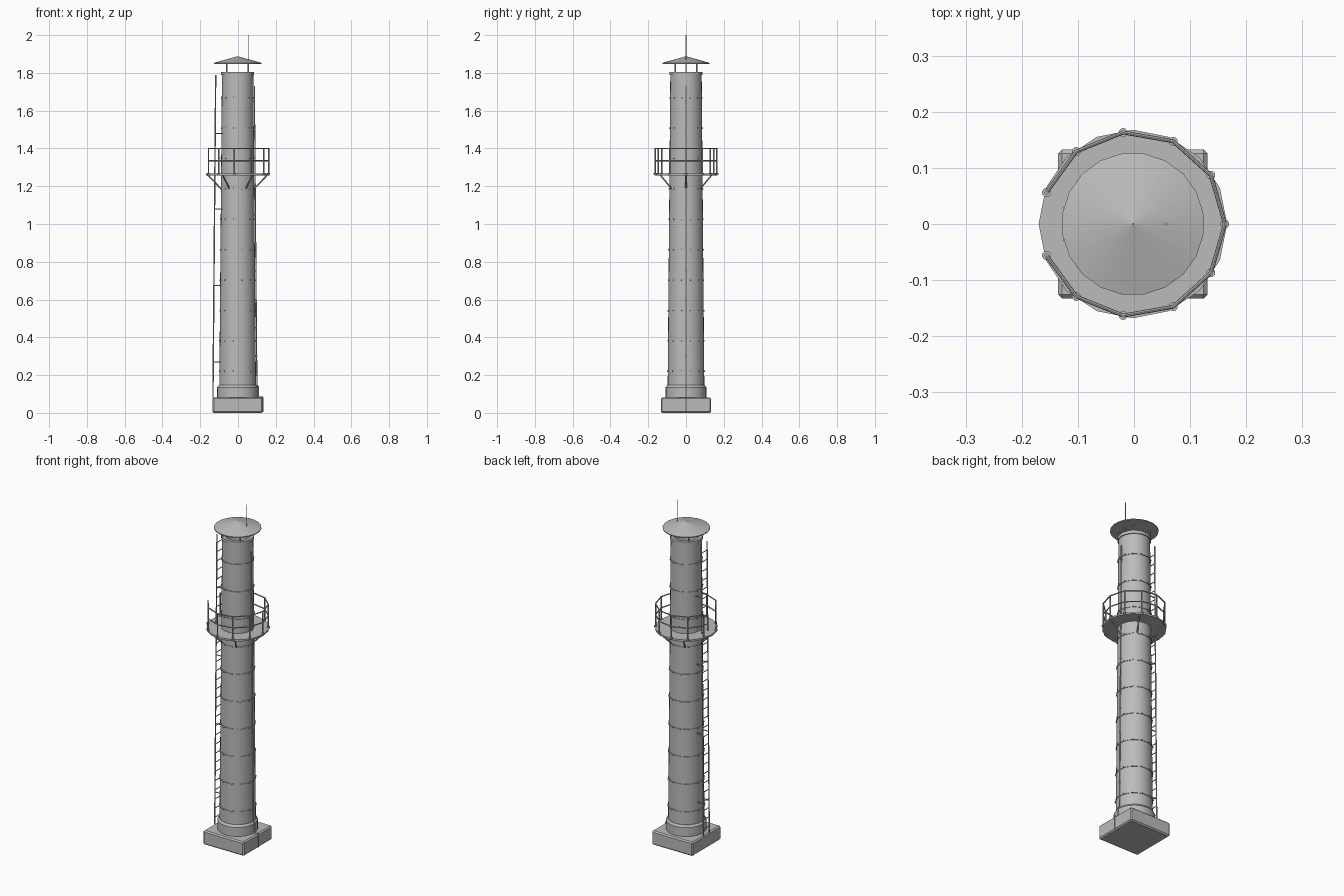
import bpy, bmesh
from math import sin, cos, pi, radians
from mathutils import Vector

cube = bpy.data.objects.get("Cube")
if cube:
    bpy.data.objects.remove(cube, do_unlink=True)

CX = -0.002  # tower axis

grey = bpy.data.materials.new("plain grey")
grey.use_nodes = True
COLOR = (0.5, 0.5, 0.5, 1)
grey.diffuse_color = COLOR
grey.node_tree.nodes["Principled BSDF"].inputs["Base Color"].default_value = COLOR


def finish(name, bm):
    """Turn a bmesh into a shaded object on the tower axis."""
    bmesh.ops.recalc_face_normals(bm, faces=bm.faces)
    mesh = bpy.data.meshes.new(name)
    bm.to_mesh(mesh)
    bm.free()
    mesh.materials.append(grey)
    ob = bpy.data.objects.new(name, mesh)
    ob.location.x = CX
    bpy.context.collection.objects.link(ob)
    bpy.ops.object.select_all(action="DESELECT")
    ob.select_set(True)
    bpy.context.view_layer.objects.active = ob
    bpy.ops.object.shade_smooth_by_angle(angle=radians(35))
    return ob


def polar(r, angle, z):
    return Vector((r * cos(angle), r * sin(angle), z))


def lathe(bm, profile, sides, turn=0.0):
    """Revolve a closed (radius, height) profile around the axis."""
    rings = [[bm.verts.new(polar(r, turn + 2 * pi * i / sides, z)) for r, z in profile]
             for i in range(sides)]
    n = len(profile)
    for i in range(sides):
        a, b = rings[i], rings[(i + 1) % sides]
        for j in range(n):
            k = (j + 1) % n
            bm.faces.new((a[j], b[j], b[k], a[k]))


def rod(bm, a, b, r, sides=8):
    """Straight round bar between two points."""
    a, b = Vector(a), Vector(b)
    d = b - a
    m = d.to_track_quat("Z", "Y").to_matrix().to_4x4()
    m.translation = (a + b) / 2
    bmesh.ops.create_cone(bm, cap_ends=True, segments=sides, radius1=r, radius2=r,
                          depth=d.length, matrix=m)


def path(bm, points, r):
    for a, b in zip(points, points[1:]):
        rod(bm, a, b, r)


def wall(z):
    """Radius of the tapering shaft at a height."""
    return 0.097 - 0.014 * (z - 0.15) / 1.65


# Foundation block with bevelled edges
bm = bmesh.new()
bmesh.ops.create_cube(bm, size=1)
bmesh.ops.scale(bm, vec=(0.266, 0.266, 0.082), verts=bm.verts)
bmesh.ops.translate(bm, vec=(0, 0, 0.041), verts=bm.verts)
bmesh.ops.bevel(bm, geom=bm.edges[:], offset=0.007, segments=1, affect="EDGES")
finish("foundation", bm)

# Base collar
bm = bmesh.new()
lathe(bm, [(0.06, 0.08), (0.108, 0.08), (0.108, 0.135), (0.099, 0.147), (0.06, 0.147)], 32)
finish("base_collar", bm)

# Hollow tapering shaft with a top lip
bm = bmesh.new()
lathe(bm, [(wall(0.1), 0.1), (wall(1.79), 1.79), (0.07, 1.79), (0.07, 0.1)], 32)
finish("shaft", bm)
bm = bmesh.new()
lathe(bm, [(0.07, 1.788), (0.088, 1.788), (0.088, 1.806), (0.07, 1.806)], 32)
finish("top_lip", bm)

# Joint bands with bolts
bands, bolts = bmesh.new(), bmesh.new()
for i in range(10):
    z = 0.22 + i * 0.161
    r = wall(z)
    lathe(bands, [(r - 0.005, z - 0.004), (r + 0.003, z - 0.004),
                  (r + 0.003, z + 0.004), (r - 0.005, z + 0.004)], 32)
    for k in range(12):
        a = 2 * pi * (k + 0.5) / 12
        rod(bolts, polar(r, a, z), polar(r + 0.006, a, z), 0.0035, 6)
finish("joint_bands", bands)
finish("band_bolts", bolts)

# Rain cap and its legs
bm = bmesh.new()
lathe(bm, [(0.001, 1.848), (0.127, 1.848), (0.127, 1.853), (0.001, 1.888)], 20, pi / 20)
finish("rain_cap", bm)
bm = bmesh.new()
for k in range(4):
    a = pi / 4 + k * pi / 2
    rod(bm, polar(0.08, a, 1.795), polar(0.08, a, 1.852), 0.004)
finish("cap_legs", bm)

# Lightning rod and the conductor running down the left side
bm = bmesh.new()
rod(bm, (0.059, 0, 1.80), (0.059, 0, 2.0), 0.0025)
finish("lightning_rod", bm)
bm = bmesh.new()
path(bm, [(wall(1.73) + 0.005, 0, 1.73), (wall(0.15) + 0.005, 0, 0.15), (0.111, 0, 0.137),
          (0.111, 0, 0.085), (0.135, 0, 0.083), (0.135, 0, 0.005)], 0.003)
for i in range(10):
    z = 0.3 + i * 0.15
    rod(bm, (wall(z) - 0.002, 0, z), (wall(z) + 0.009, 0, z), 0.004, 6)
finish("conductor", bm)

# Gallery floor and the struts beneath it
bm = bmesh.new()
lathe(bm, [(0.08, 1.257), (0.168, 1.257), (0.168, 1.267), (0.08, 1.267)], 16)
finish("gallery_floor", bm)
bm = bmesh.new()
for k in range(6):
    a = k * pi / 3
    rod(bm, polar(wall(1.185) - 0.002, a, 1.185), polar(0.157, a, 1.259), 0.004)
finish("gallery_struts", bm)

# Railing, open where the ladder comes up
angles = [radians(-160 + 32 * k) for k in range(11)]
posts, rails = bmesh.new(), bmesh.new()
for a in angles:
    rod(posts, polar(0.164, a, 1.262), polar(0.164, a, 1.402), 0.0038)
    rod(posts, polar(0.164, a, 1.262), polar(0.164, a, 1.271), 0.008, 10)
for z in (1.4, 1.335):
    path(rails, [polar(0.164, a, z) for a in angles], 0.0035)
finish("railing_posts", posts)
finish("railing_rails", rails)

# Ladder leaning with the wall, with rungs and wall brackets
def ladder_x(z):
    return -wall(z) - 0.033


bm = bmesh.new()
for s in (-1, 1):
    rod(bm, (ladder_x(0.08), s * 0.027, 0.08), (ladder_x(1.79), s * 0.027, 1.79), 0.0035)
    for z in (0.27, 0.675, 1.08, 1.48):
        rod(bm, (ladder_x(z), s * 0.027, z), (-wall(z) + 0.008, s * 0.027, z), 0.003)
finish("ladder_rails", bm)
bm = bmesh.new()
for i in range(31):
    z = 0.12 + i * 0.054
    rod(bm, (ladder_x(z), -0.027, z), (ladder_x(z), 0.027, z), 0.0025, 6)
finish("ladder_rungs", bm)
